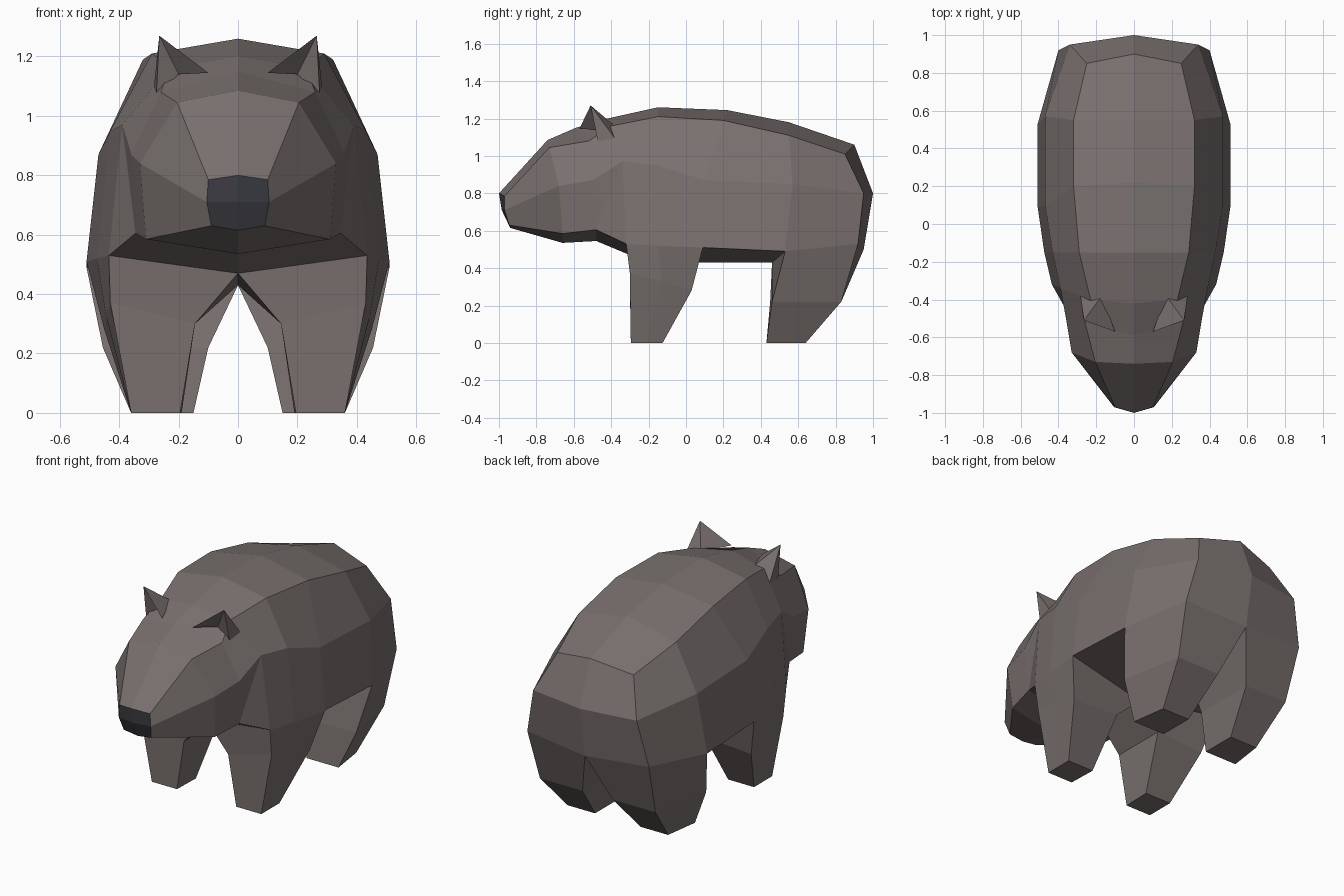
import bpy
import bmesh

cube = bpy.data.objects.get("Cube")
if cube:
    bpy.data.objects.remove(cube, do_unlink=True)


def make_material(name, colour):
    mat = bpy.data.materials.new(name)
    mat.use_nodes = True
    mat.diffuse_color = (*colour, 1)
    mat.node_tree.nodes["Principled BSDF"].inputs["Base Color"].default_value = (*colour, 1)
    return mat


FUR = make_material("fur brown grey", (.19, .163, .157))
NOSE = make_material("nose dark slate", (.047, .048, .06))


class HalfMesh:
    """Collects faces of one half, welding shared corners."""

    def __init__(self):
        self.bm = bmesh.new()
        self.verts = {}

    def corner(self, point):
        key = tuple(round(c, 3) + 0.0 for c in point)
        if key not in self.verts:
            self.verts[key] = self.bm.verts.new(key)
        return self.verts[key]

    def face(self, points, material=0, sides=(1, -1)):
        for side in sides:
            corners = [self.corner((x * side, y, z)) for x, y, z in points]
            corners = list(dict.fromkeys(corners))
            if len(corners) > 2 and not self.bm.faces.get(corners):
                self.bm.faces.new(corners).material_index = material

    def finish(self, name, materials):
        bmesh.ops.recalc_face_normals(self.bm, faces=self.bm.faces[:])
        mesh = bpy.data.meshes.new(name)
        self.bm.to_mesh(mesh)
        self.bm.free()
        for mat in materials:
            mesh.materials.append(mat)
        obj = bpy.data.objects.new(name, mesh)
        bpy.context.collection.objects.link(obj)
        return obj


# Cross-sections, each from top centre over the side to bottom centre
nose_top, nose_bottom = (0, -1, .8), (0, -.94, .615)
nose_middle = [nose_top, nose_top, (0, -.985, .71), nose_bottom, nose_bottom]
muzzle = [nose_top, (.1, -.97, .785), (.105, -.97, .71), (.09, -.945, .63), nose_bottom]
brow = [(0, -.74, 1.085), (.205, -.73, 1.045), (.33, -.68, .84), (.31, -.66, .585), (0, -.66, .535)]
cheeks = [(0, -.59, 1.15), (.26, -.52, 1.08), (.36, -.5, .87), (.345, -.48, .605), (0, -.48, .545)]
neck = [(0, -.42, 1.2), (.23, -.4, 1.16), (.39, -.34, .97), (.435, -.32, .53), (0, -.3, .47)]

shoulder = [(0, -.15, 1.26), (.29, -.15, 1.21), (.43, -.15, .95), (.475, -.15, .52), (0, -.15, .45)]
ribs = [(0, .22, 1.245), (.32, .2, 1.19), (.47, .1, .87), (.51, .09, .51), (0, .05, .43)]
hips = [(0, .55, 1.18), (.32, .55, 1.11), (.47, .57, .85), (.51, .53, .49), (0, .46, .43)]
rump = [(0, .9, 1.06), (.25, .85, 1.01), (.34, .95, .8), (.4, .92, .53), (0, .95, .5)]
tail_line = [rump[0], rump[0], (0, 1, .8), rump[4], rump[4]]

body = HalfMesh()


def bridge(front, back, rows, material=0):
    for i in rows:
        body.face([front[i], back[i], back[i + 1], front[i + 1]], material)


# Nose and head
bridge(nose_middle, muzzle, range(4), 1)
bridge(muzzle, brow, range(4))
bridge(brow, cheeks, range(4))
bridge(cheeks, neck, (0, 1, 3))
# Neck crease running from the collar down to the jaw
body.face([cheeks[2], neck[2], cheeks[3]])
body.face([neck[2], neck[3], cheeks[3]])

# Torso: back and flanks, then the belly between the legs
sections = [neck, shoulder, ribs, hips, rump, tail_line]
for front, back in zip(sections, sections[1:]):
    bridge(front, back, range(3))
bridge(ribs, hips, [3])


def leg(rings):
    """Tube of rings from the torso down, closed by the foot."""
    for upper, lower in zip(rings, rings[1:]):
        for i in range(len(upper)):
            j = (i + 1) % len(upper)
            body.face([upper[i], upper[j], lower[j], lower[i]])
    body.face(rings[-1])


# Front legs
leg([
    [neck[3], shoulder[3], ribs[3], ribs[4], neck[4]],
    [(.43, -.3, .37), (.445, -.13, .33), (.45, .03, .28), (.145, .03, .3), (.145, -.3, .3)],
    [(.36, -.295, 0), (.36, -.21, 0), (.36, -.125, 0), (.19, -.125, 0), (.195, -.295, 0)],
])

# Rear legs
leg([
    [hips[3], rump[3], rump[4], hips[4]],
    [(.455, .46, .22), (.38, .83, .22), (.1, .83, .22), (.1, .45, .22)],
    [(.36, .43, 0), (.33, .64, 0), (.15, .64, 0), (.15, .43, 0)],
])
body.finish("body", [FUR, NOSE])

# Ears: pointed shells with a hollow front
tip, hollow = (.265, -.51, 1.27), (.2, -.475, 1.14)
inner, outer = (.1, -.57, 1.145), (.275, -.47, 1.07)
back_inner, back_outer = (.17, -.38, 1.16), (.285, -.37, 1.08)
for label, side in (("left", 1), ("right", -1)):
    ear = HalfMesh()
    for points in ([inner, hollow, tip], [hollow, outer, tip], [outer, back_outer, tip],
                   [back_outer, back_inner, tip], [back_inner, inner, tip],
                   [inner, back_inner, hollow], [back_inner, back_outer, hollow],
                   [back_outer, outer, hollow]):
        ear.face(points, sides=[side])
    ear.finish(label + "_ear", [FUR])
